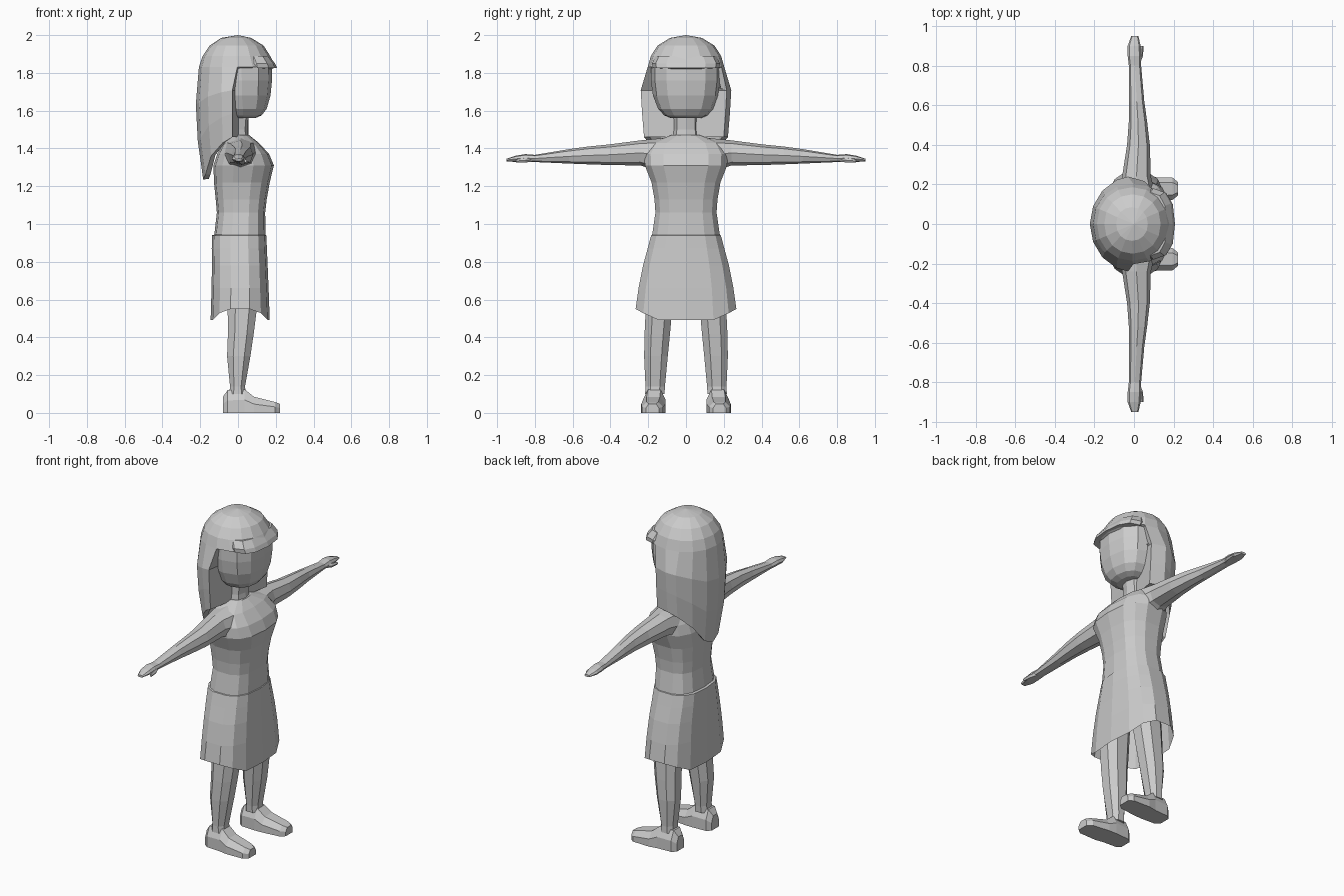
import bpy, bmesh, math

if "Cube" in bpy.data.objects:
    bpy.data.objects.remove(bpy.data.objects["Cube"])

grey = bpy.data.materials.new("plain grey")
grey.diffuse_color = (0.6, 0.6, 0.6, 1)
grey.use_nodes = True
grey.node_tree.nodes["Principled BSDF"].inputs["Base Color"].default_value = grey.diffuse_color


def finish(bm, name):
    bmesh.ops.recalc_face_normals(bm, faces=bm.faces)
    me = bpy.data.meshes.new(name)
    bm.to_mesh(me)
    bm.free()
    me.materials.append(grey)
    ob = bpy.data.objects.new(name, me)
    bpy.context.collection.objects.link(ob)
    return ob


def oval(a0, a1, b0, b1, n, e=0.85, phase=0.0):
    """Rounded-box outline between a0..a1 and b0..b1, starting at +a."""
    pts = []
    for i in range(n):
        t = 2 * math.pi * (i + phase) / n
        c, s = math.cos(t), math.sin(t)
        c, s = [math.copysign(abs(v) ** e, v) for v in (c, s)]
        pts.append(((a0 + a1) / 2 + c * (a1 - a0) / 2, (b0 + b1) / 2 + s * (b1 - b0) / 2))
    return pts


def loft(name, rings, cap_start=True, cap_end=True):
    bm = bmesh.new()
    vs = [[bm.verts.new(p) for p in r] for r in rings]
    n = len(rings[0])
    for a, b in zip(vs, vs[1:]):
        for i in range(n):
            j = (i + 1) % n
            bm.faces.new((a[i], a[j], b[j], b[i]))
    if cap_start:
        bm.faces.new(vs[0])
    if cap_end:
        bm.faces.new(vs[-1])
    return finish(bm, name)


def upright(rows, n, e=0.85, phase=0.0):
    """Rings stacked in z from rows of (z, x back, x front, y low, y high)."""
    return [[(x, y, z) for x, y in oval(x0, x1, y0, y1, n, e, phase)]
            for z, x0, x1, y0, y1 in rows]


def sym(rows):
    return [(z, a, b, -w, w) for z, a, b, w in rows]


# Skirt: open hem that dips at front and back
skirt = upright(sym([(0.55, -.145, .168, .272), (0.66, -.14, .162, .256), (0.78, -.138, .157, .232),
                     (0.87, -.139, .153, .207), (0.94, -.138, .15, .188), (0.945, -.12, .14, .175)]), 14, 0.75)
skirt[0] = [(x, y, 0.55 - 0.058 * min(1, max(0, (0.26 - abs(y)) / 0.09))) for x, y, z in skirt[0]]
loft("skirt", skirt, cap_start=False)

# Bodice and shoulders
loft("bodice", upright(sym([(0.92, -.128, .146, .186), (1.06, -.112, .144, .165), (1.13, -.118, .152, .17),
                            (1.22, -.127, .168, .186), (1.31, -.13, .19, .222), (1.37, -.11, .165, .225),
                            (1.43, -.075, .11, .19), (1.47, -.05, .06, .08)]), 14, 0.75))

# Neck and head
loft("neck", upright(sym([(1.42, -.06, .06, .075), (1.5, -.05, .05, .065), (1.62, -.05, .06, .065)]), 8))
loft("head", upright(sym([(1.56, -.03, .09, .08), (1.575, -.07, .125, .115), (1.61, -.1, .152, .148),
                          (1.68, -.13, .172, .175), (1.76, -.14, .18, .186), (1.86, -.14, .178, .185),
                          (1.93, -.08, .1, .1)]), 12, 0.85))

# Hair: cap over the skull, then long locks hanging round the sides and back
N = 16
cap = upright(sym([(1.83, -.207, .2, .203), (1.89, -.187, .17, .186), (1.945, -.15, .135, .15),
                   (1.985, -.09, .07, .085)]), N, 0.95)
bottom = {4: 1.46, 5: 1.43, 6: 1.36, 7: 1.26, 8: 1.235}
bm = bmesh.new()
rows = [[bm.verts.new(p) for p in r] for r in cap]
apex = bm.verts.new((0, 0, 2.0))
for a, b in zip(rows, rows[1:]):
    for i in range(N):
        j = (i + 1) % N
        bm.faces.new((a[i], a[j], b[j], b[i]))
for i in range(N):
    bm.faces.new((rows[-1][i], rows[-1][(i + 1) % N], apex))
cols = []
shape = [(1.83, -.207, .203), (1.7, -.226, .242), (1.46, -.216, .222), (1.22, -.182, .16)]
for i in range(3, N - 2):
    k = min(i, N - i)
    low = bottom.get(k, 1.46)
    col = [rows[0][i]]
    t = 2 * math.pi * i / N
    for f in (0.33, 0.66, 1.0):
        z = 1.83 + (low - 1.83) * f
        for (z0, b0, w0), (z1, b1, w1) in zip(shape, shape[1:]):
            if z1 <= z <= z0:
                u = (z0 - z) / (z0 - z1)
                xb, w = b0 + (b1 - b0) * u, w0 + (w1 - w0) * u
        c, s = math.cos(t), math.sin(t)
        x = -c * xb if c < 0 else 0.055
        if k == 3:
            s = 0.9
        elif k == 4:
            x = -0.03
        x = x if c >= 0 else -abs(x) ** 1.0
        col.append(bm.verts.new((x, s * w, z)))
    cols.append(col)
for a, b in zip(cols, cols[1:]):
    for m in range(3):
        bm.faces.new((a[m], b[m], b[m + 1], a[m + 1]))
hair = finish(bm, "hair")
mod = hair.modifiers.new("thickness", 'SOLIDIFY')
mod.thickness = 0.03
mod.offset = -1

# Fringe: shallow overhanging band across the brow
loft("fringe", upright(sym([(1.825, .0, .207, .175), (1.85, .0, .196, .18), (1.89, .0, .165, .16)]), 12, 0.8))

leg_rows = [(0.1, -.05, .045, .11, .22), (0.14, -.045, .04, .108, .218), (0.3, -.062, .07, .092, .226),
            (0.42, -.058, .088, .08, .224), (0.55, -.06, .105, .068, .218), (0.7, -.06, .1, .06, .2)]
# foot sections: x, half width, top height, y centre
foot_rows = [(-.08, .035, .085, .168), (-.055, .055, .12, .168), (.035, .06, .125, .168), (.085, .064, .085, .173),
             (.195, .056, .058, .178), (.222, .034, .048, .178)]
# arm sections: y, x back, x front, z low, z high
arm_rows = [(.12, -.085, .115, 1.27, 1.455), (.24, -.06, .085, 1.31, 1.443), (.40, -.035, .08, 1.312, 1.422),
            (.52, -.026, .066, 1.316, 1.41), (.62, -.025, .052, 1.32, 1.396), (.80, -.026, .036, 1.328, 1.366),
            (.85, -.032, .036, 1.328, 1.37), (.90, -.032, .034, 1.328, 1.362), (.95, -.014, .022, 1.332, 1.346)]
thumb_rows = [(.81, .0, .03, 1.33, 1.355), (.85, .022, .046, 1.325, 1.35), (.90, .032, .048, 1.325, 1.342)]

for side, s in (("left", 1), ("right", -1)):
    loft(side + "_leg", [[(x, s * y, z) for x, y, z in r] for r in upright(leg_rows, 8, 0.85, 0.5)])
    loft(side + "_foot", [[(x, s * (yc + w * a), h * b) for a, b in
                           ((-1, 0), (1, 0), (1, .55), (.55, 1), (-.55, 1), (-1, .55))]
                          for x, w, h, yc in foot_rows])
    for part, data, n in (("arm", arm_rows, 8), ("thumb", thumb_rows, 5)):
        loft(side + "_" + part, [[(x, s * y, z) for x, z in oval(x0, x1, z0, z1, n)]
                                 for y, x0, x1, z0, z1 in data])
